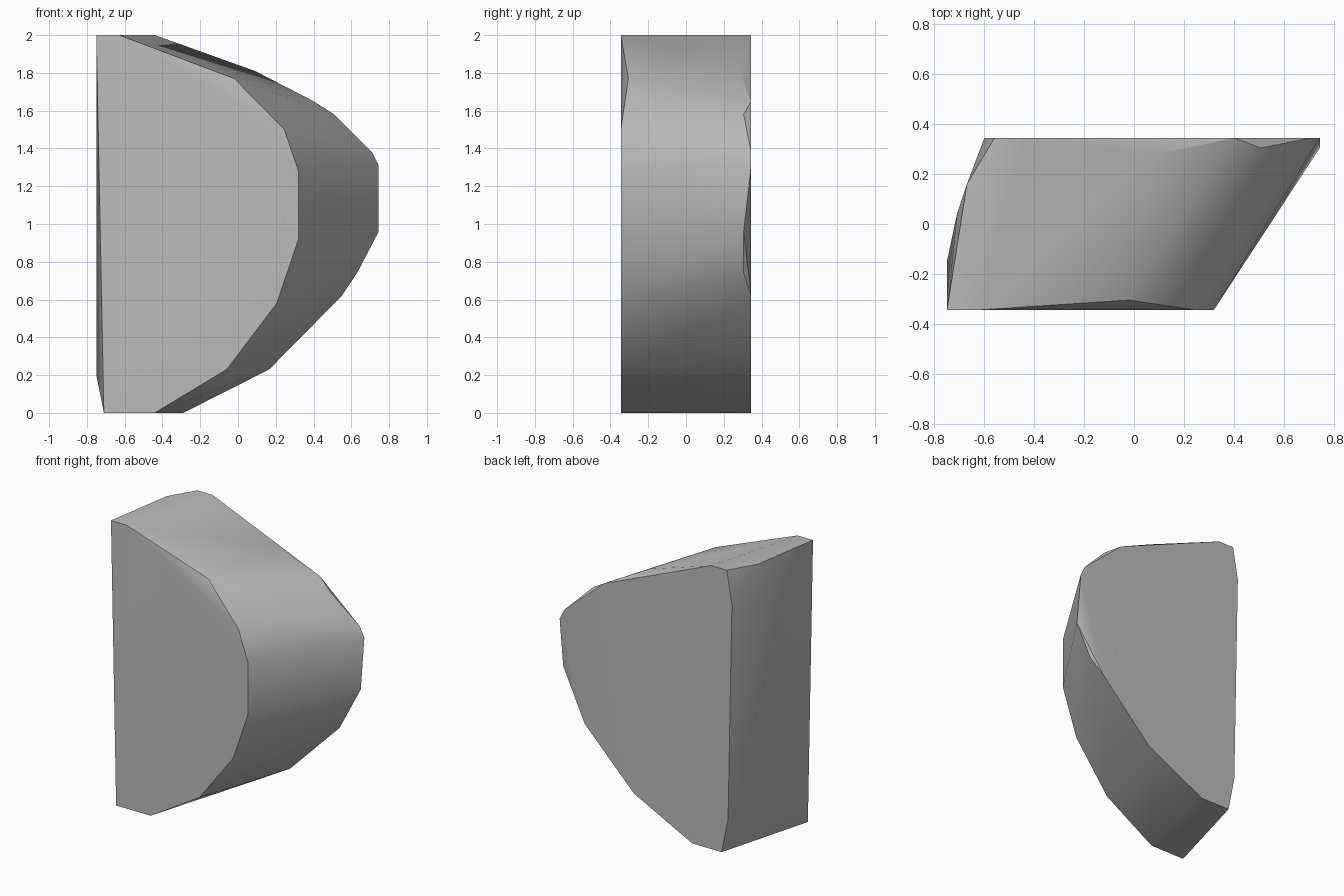
import bpy
import bmesh
import math

# Remove the default object
default_object = bpy.data.objects.get("Cube")
if default_object:
    bpy.data.objects.remove(default_object, do_unlink=True)


def make_material(name, colour):
    """One flat colour, shown in viewport and render."""
    material = bpy.data.materials.new(name)
    material.use_nodes = True
    material.diffuse_color = colour
    shader = next(n for n in material.node_tree.nodes if n.type == "BSDF_PRINCIPLED")
    shader.inputs["Base Color"].default_value = colour
    shader.inputs["Roughness"].default_value = 0.8
    return material


def add_profile(bm, depth, outline):
    """Place an (x, z) outline at the given depth along y."""
    for x, z in outline:
        bm.verts.new((x, depth, z))


FRONT, BACK = -0.345, 0.345
CHIP = 0.04  # depth of the worn corners

bm = bmesh.new()

# Front outline, with one worn corner on the upper edge
add_profile(bm, FRONT, [(-.75, 2), (-.63, 2), (.245, 1.5), (.32, 1.28), (.32, .92),
                        (.205, .58), (-.06, .23), (-.44, 0), (-.71, 0)])
add_profile(bm, FRONT + CHIP, [(-.02, 1.77)])

# Back outline, leaning towards +x, with worn corners
add_profile(bm, BACK, [(-.56, 2), (-.44, 2), (.4, 1.65), (.71, 1.38), (.745, 1.31),
                       (.55, .62), (.165, .23), (-.29, 0), (-.52, 0),
                       (-.57, .25), (-.6, 1.77)])
add_profile(bm, BACK - CHIP, [(.51, 1.58), (.745, .96), (.63, .74)])

# Slight bulges on the top and on the broad flat side
add_profile(bm, .28, [(.09, 1.81)])
add_profile(bm, .16, [(-.67, 2)])
add_profile(bm, .04, [(-.71, 1.77)])
add_profile(bm, -.15, [(-.75, .2)])

# Wrap the outlines in one convex skin
hull = bmesh.ops.convex_hull(bm, input=list(bm.verts))
leftover = {g for key in ("geom_interior", "geom_unused") for g in hull[key]
            if isinstance(g, bmesh.types.BMVert)}
bmesh.ops.delete(bm, geom=list(leftover), context="VERTS")
bmesh.ops.dissolve_limit(bm, angle_limit=math.radians(0.5),
                         verts=list(bm.verts), edges=list(bm.edges))
bmesh.ops.recalc_face_normals(bm, faces=list(bm.faces))

mesh = bpy.data.meshes.new("stone_chunk")
bm.to_mesh(mesh)
bm.free()
mesh.materials.append(make_material("stone grey", (0.5, 0.5, 0.5, 1)))

stone = bpy.data.objects.new("stone_chunk", mesh)
bpy.context.collection.objects.link(stone)

# Soft shading with crisp main edges
bpy.ops.object.select_all(action="DESELECT")
stone.select_set(True)
bpy.context.view_layer.objects.active = stone
bpy.ops.object.shade_smooth_by_angle(angle=math.radians(30))
